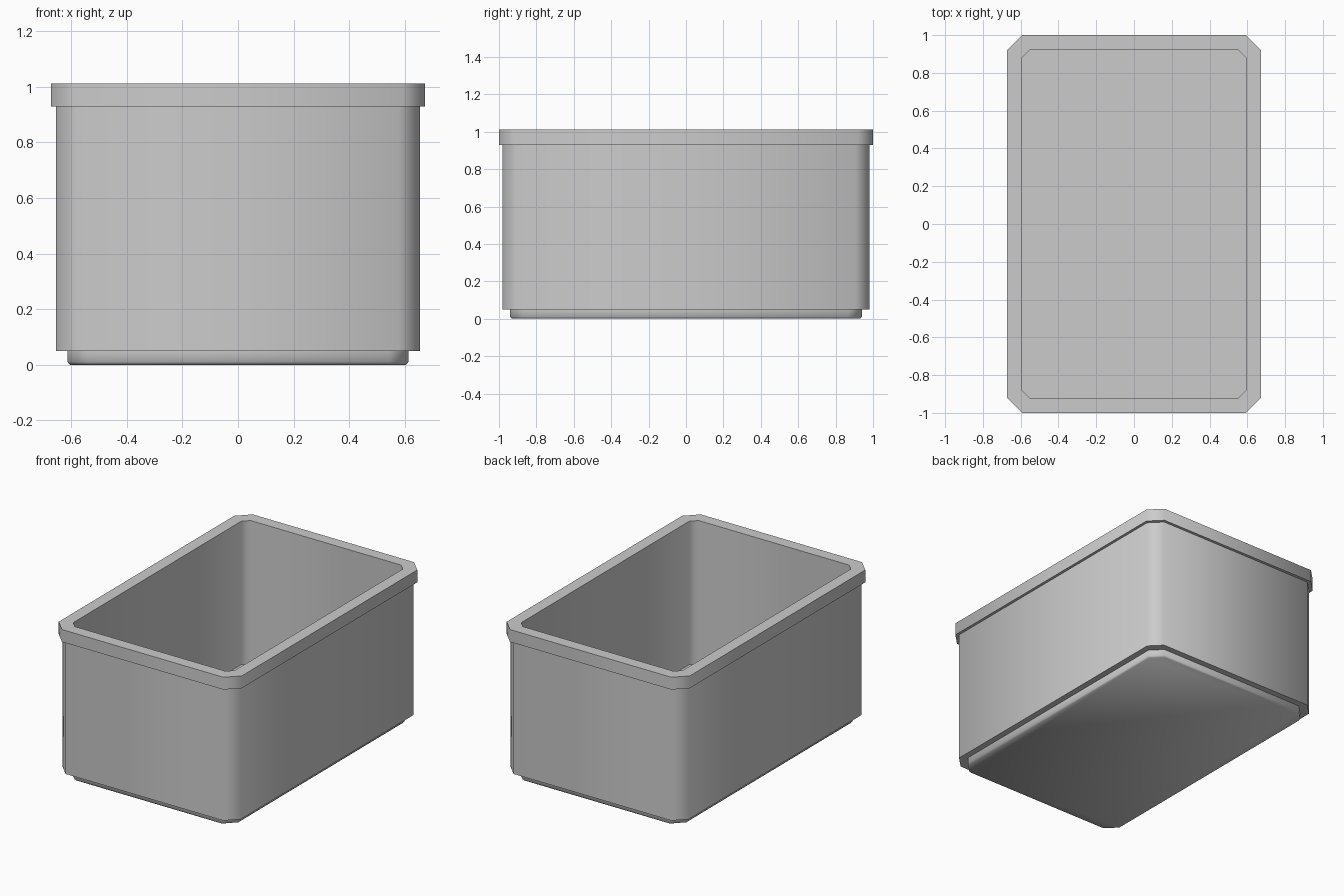
import bpy, bmesh, math

if "Cube" in bpy.data.objects:
    bpy.data.objects.remove(bpy.data.objects["Cube"])


def ring(bm, hx, hy, c, z):
    """One chamfered-rectangle loop: half sizes hx, hy and corner cut c."""
    pts = [(hx, -hy + c), (hx, hy - c), (hx - c, hy), (-hx + c, hy),
           (-hx, hy - c), (-hx, -hy + c), (-hx + c, -hy), (hx - c, -hy)]
    return [bm.verts.new((x, y, z)) for x, y in pts]


# Wall profile from the underside, up the outside, over the rim, down to the floor
profile = [
    (0.605, 0.932, 0.07, 0.00),   # underside
    (0.613, 0.940, 0.07, 0.01),   # foot
    (0.613, 0.940, 0.07, 0.05),
    (0.654, 0.981, 0.075, 0.05),  # body
    (0.654, 0.981, 0.075, 0.93),
    (0.672, 1.000, 0.08, 0.93),   # rim
    (0.672, 1.000, 0.08, 1.012),
    (0.593, 0.921, 0.04, 1.012),  # inner wall
    (0.593, 0.921, 0.04, 0.06),   # floor
]

bm = bmesh.new()
rings = [ring(bm, *p) for p in profile]
for a, b in zip(rings, rings[1:]):
    for i in range(8):
        j = (i + 1) % 8
        bm.faces.new((a[i], a[j], b[j], b[i]))
bm.faces.new(rings[0])
bm.faces.new(rings[-1])
bmesh.ops.recalc_face_normals(bm, faces=bm.faces)

mesh = bpy.data.meshes.new("storage_bin")
bm.to_mesh(mesh)
bm.free()
storage_bin = bpy.data.objects.new("storage_bin", mesh)
bpy.context.collection.objects.link(storage_bin)

# Soft corner chamfers, crisp steps and rim
bpy.context.view_layer.objects.active = storage_bin
storage_bin.select_set(True)
bpy.ops.object.shade_smooth_by_angle(angle=math.radians(50))
